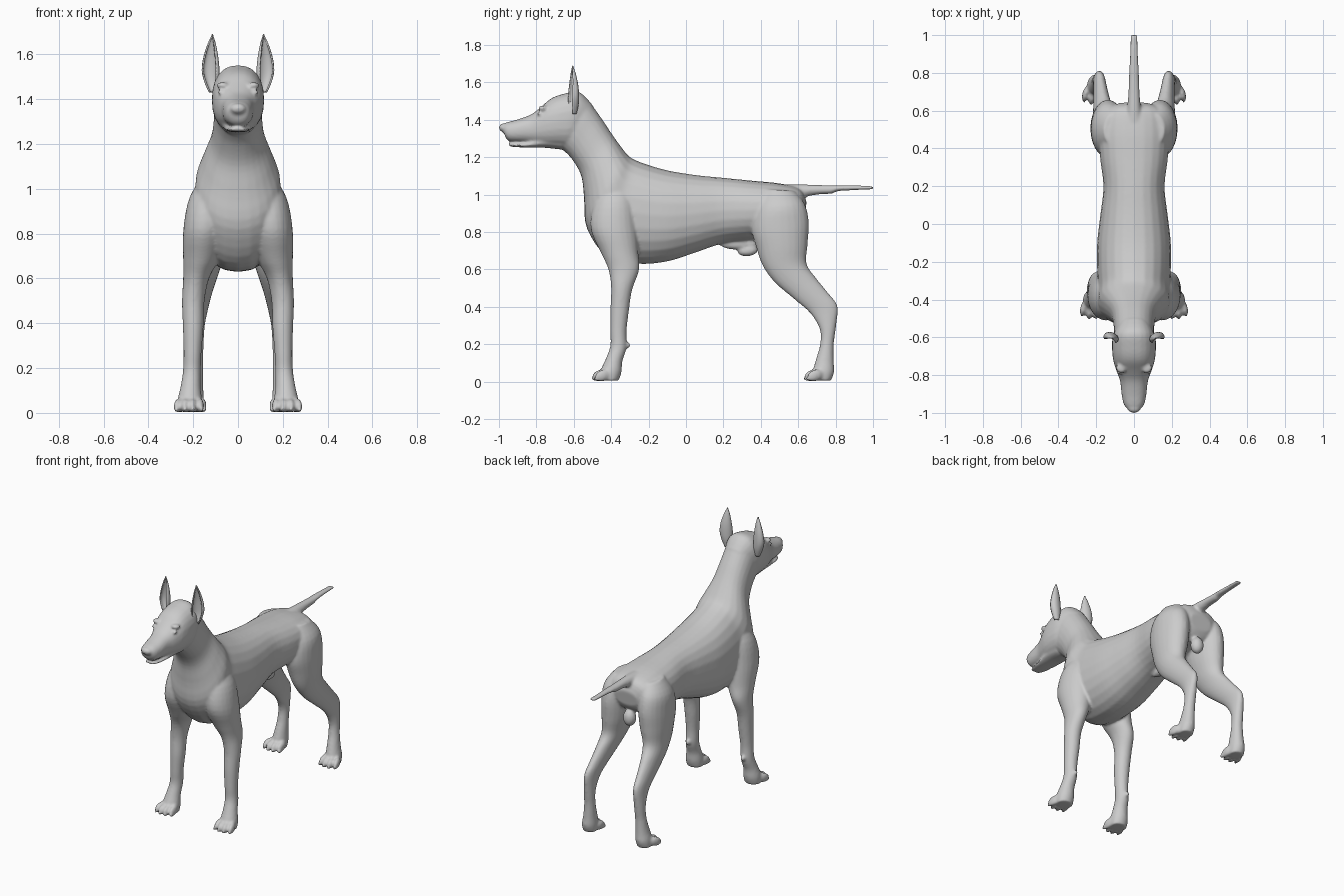
import bpy, bmesh, math
from mathutils import Vector, Matrix

coat = bpy.data.materials.new("grey coat")
coat.diffuse_color = (0.6, 0.6, 0.6, 1)


def spline(rows, steps=4):
    """Smoothly resample a list of equal-length tuples."""
    out = []
    for i in range(len(rows) - 1):
        p0, p1 = rows[max(i - 1, 0)], rows[i]
        p2, p3 = rows[i + 1], rows[min(i + 2, len(rows) - 1)]
        for k in range(steps):
            t = k / steps
            out.append([0.5 * (2 * b + (c - a) * t + (2 * a - 5 * b + 4 * c - d) * t * t
                               + (3 * b - a - 3 * c + d) * t ** 3)
                        for a, b, c, d in zip(p0, p1, p2, p3)])
    return out + [list(rows[-1])]


def loft(bm, rows, side=1, n=24, power=2.0):
    """Rows: (y, z) of one edge, (y, z) of the opposite edge, x centre, half width."""
    rings = []
    for ya, za, yb, zb, xc, w in spline(rows):
        ring = []
        for i in range(n):
            a = 2 * math.pi * i / n
            c, s = math.cos(a), math.sin(a)
            c = math.copysign(abs(c) ** (2 / power), c)
            s = math.copysign(abs(s) ** (2 / power), s)
            ring.append(bm.verts.new((side * (xc + max(w, 0.002) * s),
                                      (ya + yb) / 2 + (ya - yb) / 2 * c,
                                      (za + zb) / 2 + (za - zb) / 2 * c)))
        rings.append(ring)
    faces = [bm.faces.new(rings[0]), bm.faces.new(rings[-1][::-1])]
    for r, q in zip(rings, rings[1:]):
        for i in range(n):
            j = (i + 1) % n
            faces.append(bm.faces.new((r[j], r[i], q[i], q[j])))
    bmesh.ops.recalc_face_normals(bm, faces=faces)


def blob(bm, loc, size, turn=0, tilt=0):
    m = (Matrix.Translation(loc) @ Matrix.Rotation(turn, 4, 'Z') @ Matrix.Rotation(tilt, 4, 'X')
         @ Matrix.Diagonal((*size, 1)))
    bmesh.ops.create_uvsphere(bm, u_segments=16, v_segments=10, radius=1, matrix=m)


def finish(bm, name):
    mesh = bpy.data.meshes.new(name)
    bm.to_mesh(mesh)
    bm.free()
    mesh.materials.append(coat)
    ob = bpy.data.objects.new(name, mesh)
    bpy.context.collection.objects.link(ob)
    for p in mesh.polygons:
        p.use_smooth = True
    return ob


bm = bmesh.new()

# Torso and neck: back edge, belly edge
loft(bm, [(.645, .96, .63, .86, 0, .08), (.61, 1.03, .59, .81, 0, .16), (.5, 1.06, .5, .79, 0, .185),
          (.35, 1.075, .36, .76, 0, .18), (.2, 1.09, .2, .74, 0, .162), (.05, 1.105, .05, .69, 0, .178),
          (-.1, 1.13, -.1, .643, 0, .195), (-.22, 1.165, -.26, .63, 0, .195),
          (-.28, 1.19, -.42, .665, 0, .19), (-.31, 1.21, -.53, .82, 0, .19),
          (-.35, 1.26, -.545, .98, 0, .155), (-.40, 1.33, -.56, 1.1, 0, .12),
          (-.46, 1.42, -.61, 1.19, 0, .108), (-.53, 1.51, -.66, 1.24, 0, .105),
          (-.59, 1.53, -.69, 1.26, 0, .09)], power=2.2)

# Skull and muzzle
loft(bm, [(-.50, 1.48, -.56, 1.30, 0, .08), (-.57, 1.548, -.62, 1.25, 0, .112),
          (-.65, 1.54, -.68, 1.25, 0, .116), (-.72, 1.515, -.74, 1.255, 0, .108),
          (-.78, 1.465, -.79, 1.265, 0, .09), (-.83, 1.428, -.84, 1.275, 0, .073),
          (-.90, 1.402, -.90, 1.28, 0, .066), (-.96, 1.386, -.945, 1.285, 0, .055),
          (-.985, 1.37, -.965, 1.305, 0, .038)], power=2.3)
# Lower jaw
loft(bm, [(-.66, 1.31, -.66, 1.24, 0, .07), (-.75, 1.31, -.75, 1.25, 0, .07),
          (-.85, 1.28, -.85, 1.252, 0, .056), (-.91, 1.274, -.91, 1.254, 0, .046),
          (-.95, 1.272, -.945, 1.258, 0, .03)])
# Nose
blob(bm, (0, -.975, 1.358), (.036, .026, .024))

# Tail with thinner tip
loft(bm, [(.54, 1.055, .56, .98, 0, .045), (.62, 1.055, .62, .985, 0, .036), (.7, 1.052, .7, 1.0, 0, .03),
          (.78, 1.05, .78, 1.005, 0, .027), (.81, 1.05, .81, 1.018, 0, .026),
          (.9, 1.049, .9, 1.024, 0, .023), (1.0, 1.046, 1.0, 1.028, 0, .019)])
# Underside details
blob(bm, (0, .33, .70), (.03, .055, .03), 0, .1)
blob(bm, (0, .28, .735), (.03, .1, .03))
blob(bm, (0, .60, .765), (.042, .04, .055))

for s in (1, -1):
    # Foreleg: front edge, rear edge
    loft(bm, [(-.43, 1.08, -.32, 1.08, .10, .04), (-.49, .96, -.28, .97, .135, .08),
              (-.51, .82, -.262, .82, .15, .094), (-.455, .69, -.255, .69, .165, .08),
              (-.415, .60, -.25, .60, .187, .058), (-.40, .50, -.288, .49, .2, .05),
              (-.405, .38, -.305, .38, .2, .046), (-.405, .27, -.318, .27, .203, .04),
              (-.405, .19, -.318, .18, .206, .04), (-.43, .12, -.34, .11, .212, .045),
              (-.455, .06, -.345, .05, .215, .055), (-.45, .005, -.36, .005, .215, .052)], s)
    blob(bm, (s * .205, -.312, .195), (.014, .017, .016))
    # Hind leg: front edge, rear edge
    loft(bm, [(.42, 1.03, .58, 1.02, .11, .05), (.37, .93, .635, .95, .13, .088),
              (.35, .82, .657, .85, .137, .093), (.375, .72, .65, .73, .143, .086),
              (.41, .62, .645, .63, .153, .068), (.475, .53, .695, .555, .165, .052),
              (.58, .44, .76, .475, .175, .04), (.665, .365, .81, .405, .182, .033),
              (.715, .28, .803, .30, .187, .033), (.717, .2, .79, .2, .19, .034),
              (.695, .12, .79, .11, .195, .04), (.68, .06, .792, .05, .2, .048),
              (.69, .005, .775, .005, .202, .045)], s)
    # Toes on both feet
    for y, x in ((-.445, .218), (.69, .207)):
        for i in (-1.5, -.5, .5, 1.5):
            fwd = .014 if abs(i) < 1 else 0
            px, py = s * (x + .032 * i), y - fwd
            blob(bm, (px, py, .033), (.0185, .045, .031), s * (.12 + .1 * i), .35)
            blob(bm, (px + s * .006 * i, py - .03, .016), (.009, .02, .012))
    # Brow and eyelid
    blob(bm, (s * .07, -.765, 1.462), (.028, .025, .014), s * .5)
    blob(bm, (s * .079, -.785, 1.432), (.013, .012, .009), s * .5)

body = finish(bm, "dog_body")
rem = body.modifiers.new("merge", 'REMESH')
rem.mode, rem.voxel_size, rem.use_smooth_shade = 'VOXEL', .008, True
smooth = body.modifiers.new("soften", 'SMOOTH')
smooth.factor, smooth.iterations = .5, 6

# Ears: cupped shells open to the front and outside
bm = bmesh.new()
grid = []
for z, cx, cy, w, d in spline([(1.43, .112, -.602, .018, .016), (1.48, .118, -.603, .034, .028),
                               (1.53, .122, -.603, .041, .03), (1.59, .121, -.602, .034, .024),
                               (1.65, .117, -.604, .018, .013), (1.69, .114, -.606, .002, .002)]):
    row = []
    for k in range(13):
        a = math.radians(-125 + 250 * k / 12)
        p = Matrix.Rotation(.35, 2) @ Vector((w * math.sin(a), d * math.cos(a)))
        row.append(bm.verts.new((cx + p.x, cy + p.y, z)))
    grid.append(row)
for r, q in zip(grid, grid[1:]):
    for k in range(12):
        bm.faces.new((r[k + 1], r[k], q[k], q[k + 1]))
ears = finish(bm, "ears")
shell = ears.modifiers.new("thickness", 'SOLIDIFY')
shell.thickness, shell.offset = .007, -1
ears.modifiers.new("both sides", 'MIRROR')
